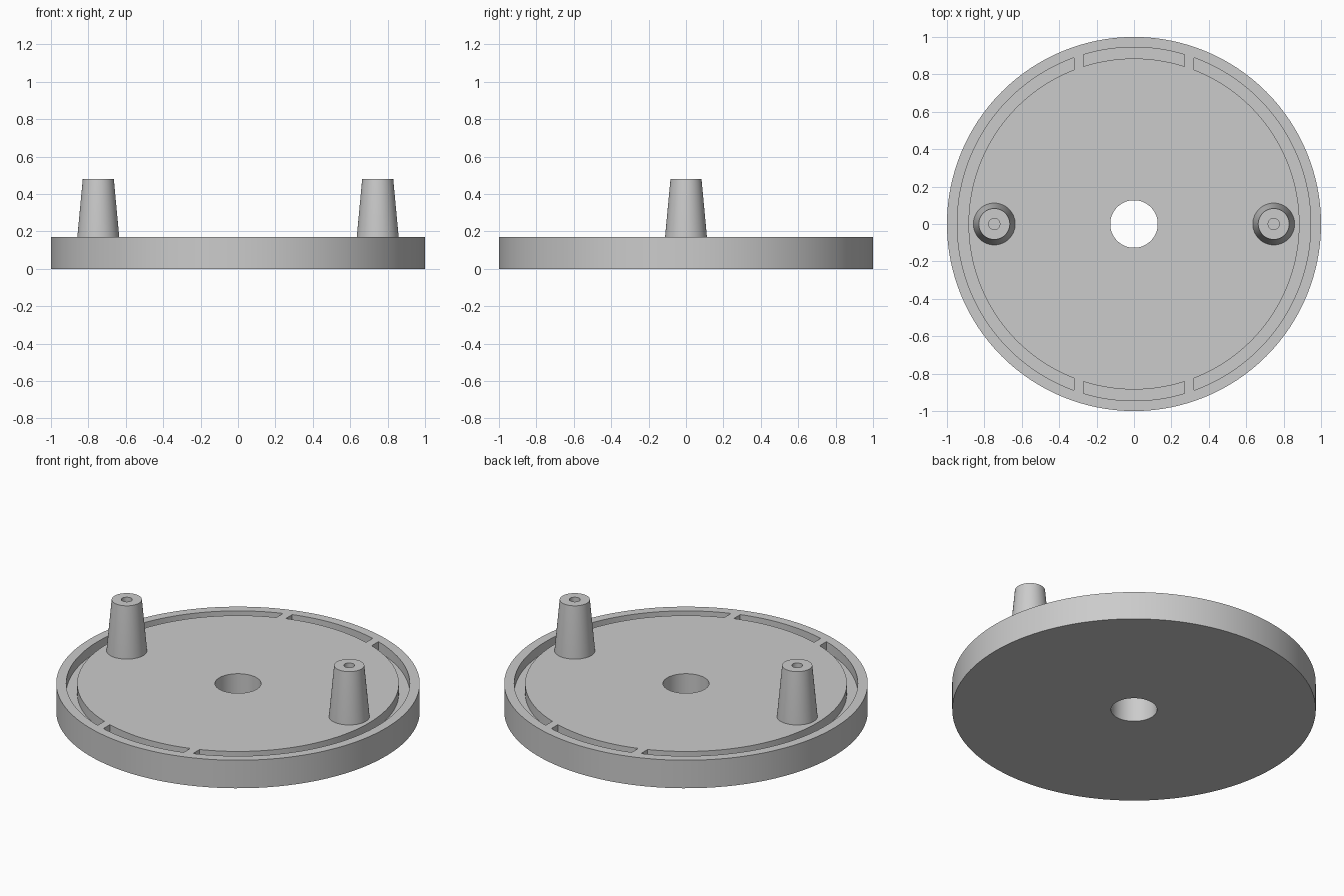
import bpy, bmesh, math

if "Cube" in bpy.data.objects:
    bpy.data.objects.remove(bpy.data.objects["Cube"], do_unlink=True)

PLATE_TOP = 0.17
GROOVE_FLOOR = 0.11
OUTER, INNER = 0.945, 0.885

grey = bpy.data.materials.new("plain_grey")
grey.use_nodes = True
colour = (0.6, 0.6, 0.6, 1)
grey.diffuse_color = colour
grey.node_tree.nodes["Principled BSDF"].inputs["Base Color"].default_value = colour


def make_object(name, bm):
    bmesh.ops.recalc_face_normals(bm, faces=bm.faces)
    mesh = bpy.data.meshes.new(name)
    bm.to_mesh(mesh)
    bm.free()
    mesh.materials.append(grey)
    obj = bpy.data.objects.new(name, mesh)
    bpy.context.collection.objects.link(obj)
    return obj


def lathe(name, profile, steps, closed, x=0):
    """Spin (radius, z) points around the z axis."""
    bm = bmesh.new()
    verts = [bm.verts.new((r, 0, z)) for r, z in profile]
    pairs = list(zip(verts, verts[1:]))
    if closed:
        pairs.append((verts[-1], verts[0]))
    edges = [bm.edges.new(p) for p in pairs]
    bmesh.ops.spin(bm, geom=verts + edges, cent=(0, 0, 0), axis=(0, 0, 1),
                   angle=math.tau, steps=steps, use_merge=True)
    bmesh.ops.remove_doubles(bm, verts=bm.verts, dist=1e-5)
    obj = make_object(name, bm)
    obj.location.x = x
    return obj


def add_slot(bm, middle, half_angle, steps):
    """Curved prism; half_angle(r) keeps its ends straight."""
    outline = []
    for radius, way in ((OUTER, 1), (INNER, -1)):
        half = half_angle(radius)
        for i in range(steps + 1):
            a = middle + way * half * (2 * i / steps - 1)
            outline.append((radius * math.cos(a), radius * math.sin(a)))
    low = [bm.verts.new((x, y, GROOVE_FLOOR)) for x, y in outline]
    high = [bm.verts.new((x, y, PLATE_TOP + 0.1)) for x, y in outline]
    bm.faces.new(low)
    bm.faces.new(high)
    for i in range(len(low)):
        j = (i + 1) % len(low)
        bm.faces.new((low[i], low[j], high[j], high[i]))


# Round plate with a central bore
plate = lathe("plate", [(0.127, 0), (1, 0), (1, PLATE_TOP), (0.127, PLATE_TOP)],
              128, True)

# Ring groove, interrupted by four narrow ribs
bm = bmesh.new()
for side in (0, math.pi):
    add_slot(bm, side, lambda r: math.acos(0.32 / r), 64)
    add_slot(bm, side + math.pi / 2, lambda r: math.asin(0.27 / r), 16)
cutter = make_object("groove_cutter", bm)
cutter.hide_render = True

cut = plate.modifiers.new("grooves", "BOOLEAN")
cut.operation = "DIFFERENCE"
cut.solver = "EXACT"
cut.object = cutter
bpy.context.view_layer.update()
result = bpy.data.meshes.new_from_object(
    plate.evaluated_get(bpy.context.evaluated_depsgraph_get()))
plate.modifiers.clear()
plate.data = result
bpy.data.objects.remove(cutter, do_unlink=True)

# Tapered pegs with a small blind hole in the top
peg_profile = [(0, 0.16), (0.112, 0.16), (0.112, PLATE_TOP), (0.083, 0.48),
               (0.03, 0.48), (0.03, 0.2), (0, 0.2)]
pegs = [lathe(name, peg_profile, 48, False, x)
        for name, x in (("left_peg", 0.747), ("right_peg", -0.747))]

# Smooth curved walls, keep sharp rims
bpy.ops.object.select_all(action="DESELECT")
for obj in [plate] + pegs:
    obj.select_set(True)
bpy.context.view_layer.objects.active = plate
bpy.ops.object.shade_smooth_by_angle(angle=math.radians(30))
